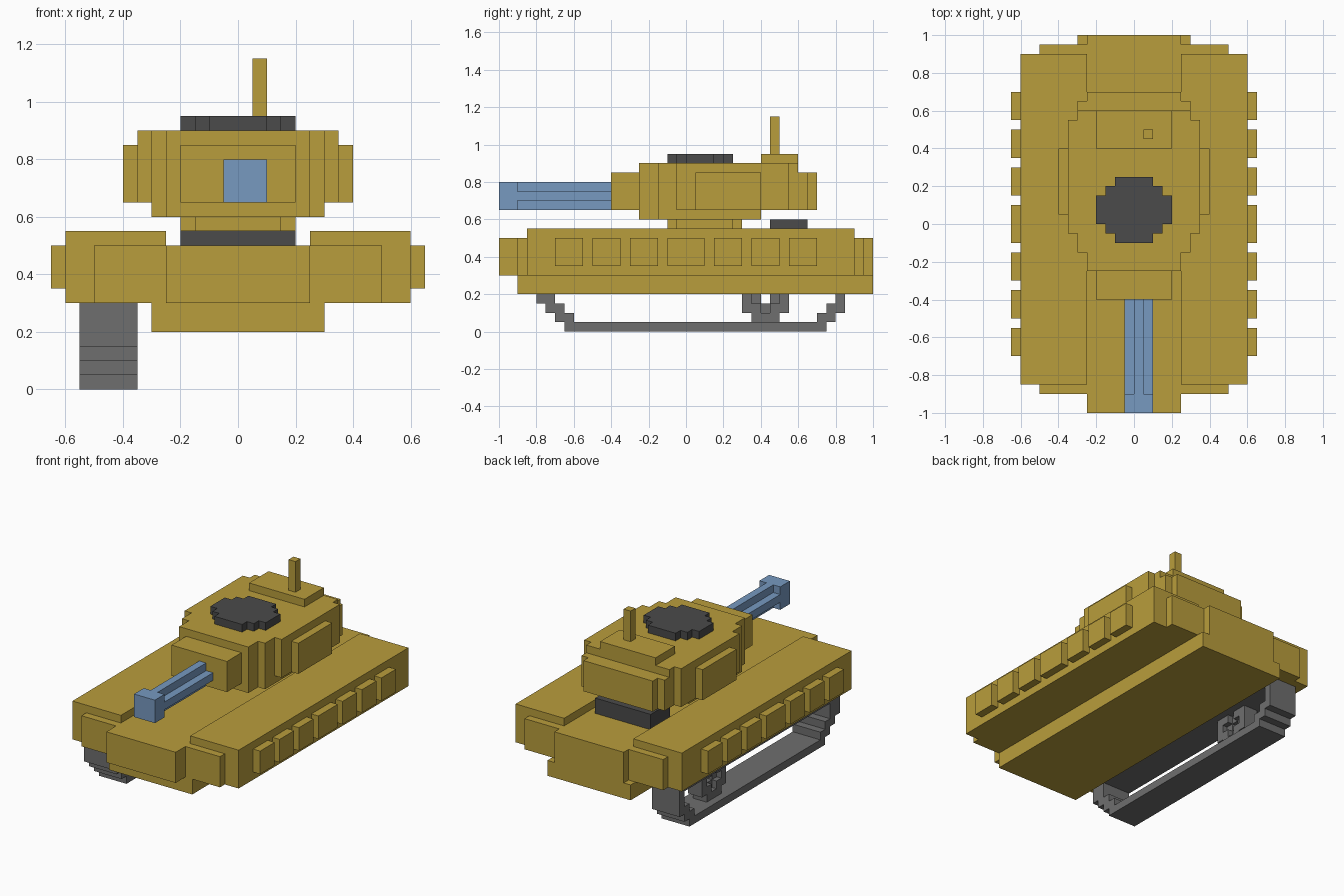
import bpy, bmesh
from mathutils import Vector

cube = bpy.data.objects.get("Cube")
if cube:
    bpy.data.objects.remove(cube, do_unlink=True)


def material(name, rgb):
    m = bpy.data.materials.new(name)
    m.use_nodes = True
    m.diffuse_color = (*rgb, 1)
    bsdf = next(n for n in m.node_tree.nodes if n.type == 'BSDF_PRINCIPLED')
    bsdf.inputs["Base Color"].default_value = (*rgb, 1)
    bsdf.inputs["Roughness"].default_value = 0.9
    return m


MUSTARD = material("mustard", (0.485, 0.337, 0.045))
BLUE = material("steel blue", (0.184, 0.319, 0.527))
GREY = material("track grey", (0.156, 0.156, 0.156))
DARK = material("dark grey", (0.069, 0.069, 0.069))


def finish(name, bm, mat):
    bmesh.ops.recalc_face_normals(bm, faces=bm.faces[:])
    me = bpy.data.meshes.new(name)
    bm.to_mesh(me)
    bm.free()
    me.materials.append(mat)
    ob = bpy.data.objects.new(name, me)
    bpy.context.collection.objects.link(ob)
    return ob


def prism(name, pts, lo, hi, mat, axis='z'):
    """Extrude an outline: (x, y) along z, (y, z) along x, or (x, z) along y."""
    place = {'z': lambda a, b: (a, b, lo),
             'x': lambda a, b: (lo, a, b),
             'y': lambda a, b: (a, lo, b)}[axis]
    bm = bmesh.new()
    face = bm.faces.new([bm.verts.new(place(*p)) for p in pts])
    ext = bmesh.ops.extrude_face_region(bm, geom=[face])
    step = Vector([(hi - lo) * (axis == c) for c in 'xyz'])
    verts = [v for v in ext["geom"] if isinstance(v, bmesh.types.BMVert)]
    bmesh.ops.translate(bm, verts=verts, vec=step)
    return finish(name, bm, mat)


def box(name, x, y, z, mat):
    pts = [(x[0], y[0]), (x[1], y[0]), (x[1], y[1]), (x[0], y[1])]
    return prism(name, pts, z[0], z[1], mat)


def mirrored(half):
    """Complete a right-hand outline with its reflection in x."""
    return half + [(-x, y) for x, y in reversed(half)]


# Hull
box("hull_belly", (-0.3, 0.3), (-0.9, 1.0), (0.2, 0.3), MUSTARD)
box("hull_deck", (-0.25, 0.25), (-1.0, 1.0), (0.3, 0.5), MUSTARD)
box("hull_apron", (-0.5, 0.5), (-0.9, 0.95), (0.3, 0.5), MUSTARD)
box("engine_grille", (-0.2, 0.2), (0.45, 0.65), (0.5, 0.6), DARK)

# Side sponsons with rows of skirt plates
PLATES = [(-0.7, -0.55), (-0.5, -0.35), (-0.3, -0.15), (-0.1, 0.1),
          (0.15, 0.3), (0.35, 0.5), (0.55, 0.7)]
for side, s in (("left", 1), ("right", -1)):
    box(f"{side}_sponson", sorted((s * 0.25, s * 0.6)), (-0.85, 0.9), (0.3, 0.55), MUSTARD)
    for i, y in enumerate(PLATES):
        box(f"{side}_skirt_plate_{i + 1}", sorted((s * 0.6, s * 0.65)), y, (0.35, 0.5), MUSTARD)
    box(f"{side}_turret_plate", sorted((s * 0.35, s * 0.4)), (0.05, 0.4), (0.65, 0.85), MUSTARD)

# Turret in stepped layers
prism("turret_ring", mirrored([(0.15, -0.1), (0.15, -0.05), (0.2, -0.05),
                               (0.2, 0.25), (0.15, 0.25), (0.15, 0.3)]),
      0.55, 0.6, MUSTARD)
NOSE = [(0.25, -0.25), (0.25, -0.15), (0.3, -0.15)]
SHOULDER = NOSE + [(0.3, -0.05), (0.35, -0.05), (0.35, 0.55), (0.3, 0.55)]
prism("turret_floor", mirrored(NOSE + [(0.3, 0.4)]), 0.6, 0.65, MUSTARD)
prism("turret_body", mirrored(SHOULDER + [(0.3, 0.65), (0.25, 0.65), (0.25, 0.7)]),
      0.65, 0.85, MUSTARD)
prism("turret_roof", mirrored(SHOULDER + [(0.3, 0.6)]), 0.85, 0.9, MUSTARD)
box("roof_box", (-0.2, 0.2), (0.4, 0.6), (0.9, 0.95), MUSTARD)
box("antenna", (0.05, 0.1), (0.45, 0.5), (0.95, 1.15), MUSTARD)
prism("hatch", mirrored([(0.1, -0.1), (0.1, -0.05), (0.15, -0.05), (0.15, 0.0),
                         (0.2, 0.0), (0.2, 0.15), (0.15, 0.15), (0.15, 0.2),
                         (0.1, 0.2), (0.1, 0.25)]), 0.9, 0.95, DARK)

# Gun: cross-shaped barrel with a square muzzle
box("gun_mantlet", (-0.2, 0.2), (-0.4, -0.25), (0.65, 0.85), MUSTARD)
prism("gun_barrel", [(0, .65), (.05, .65), (.05, .7), (.1, .7), (.1, .75), (.05, .75),
                     (.05, .8), (0, .8), (0, .75), (-.05, .75), (-.05, .7), (0, .7)],
      -0.9, -0.4, BLUE, 'y')
box("gun_muzzle", (-0.05, 0.1), (-1.0, -0.9), (0.65, 0.8), BLUE)

# Track on the right side: stepped lower run and a flat upper run
prism("track_lower_run",
      [(-.8, .25), (-.8, .15), (-.75, .15), (-.75, .1), (-.7, .1), (-.7, .05), (-.65, .05),
       (-.65, 0), (.75, 0), (.75, .05), (.8, .05), (.8, .1), (.85, .1), (.85, .25),
       (.8, .25), (.8, .15), (.75, .15), (.75, .1), (.7, .1), (.7, .05), (-.6, .05),
       (-.6, .1), (-.65, .1), (-.65, .15), (-.7, .15), (-.7, .25)],
      -0.55, -0.35, GREY, 'x')
box("track_upper_run", (-0.55, -0.35), (-0.8, 0.85), (0.25, 0.3), GREY)

# Road wheel: blocky disc, cross recess on both faces, hole through the hub
cells = set()
for layer in range(3):
    for j in range(5):
        for k in range(5):
            dj, dk = abs(j - 2), abs(k - 2)
            corner = dj == 2 and dk == 2
            recess = dj + dk <= 1 and layer != 1
            if not (corner or recess or dj + dk == 0):
                cells.add((layer, j, k))
bm = bmesh.new()
size = Vector((0.1 / 3, 0.05, 0.05))
origin = Vector((-0.5, 0.3, 0.05))
for c in cells:
    for axis in range(3):
        for end in (0, 1):
            n = list(c)
            n[axis] += 2 * end - 1
            if tuple(n) in cells:
                continue
            quad = []
            for u, v in ((0, 0), (1, 0), (1, 1), (0, 1)):
                p = list(c)
                p[axis] += end
                p[(axis + 1) % 3] += u
                p[(axis + 2) % 3] += v
                quad.append(bm.verts.new([origin[i] + p[i] * size[i] for i in range(3)]))
            bm.faces.new(quad)
bmesh.ops.remove_doubles(bm, verts=bm.verts[:], dist=0.001)
finish("road_wheel", bm, GREY)
